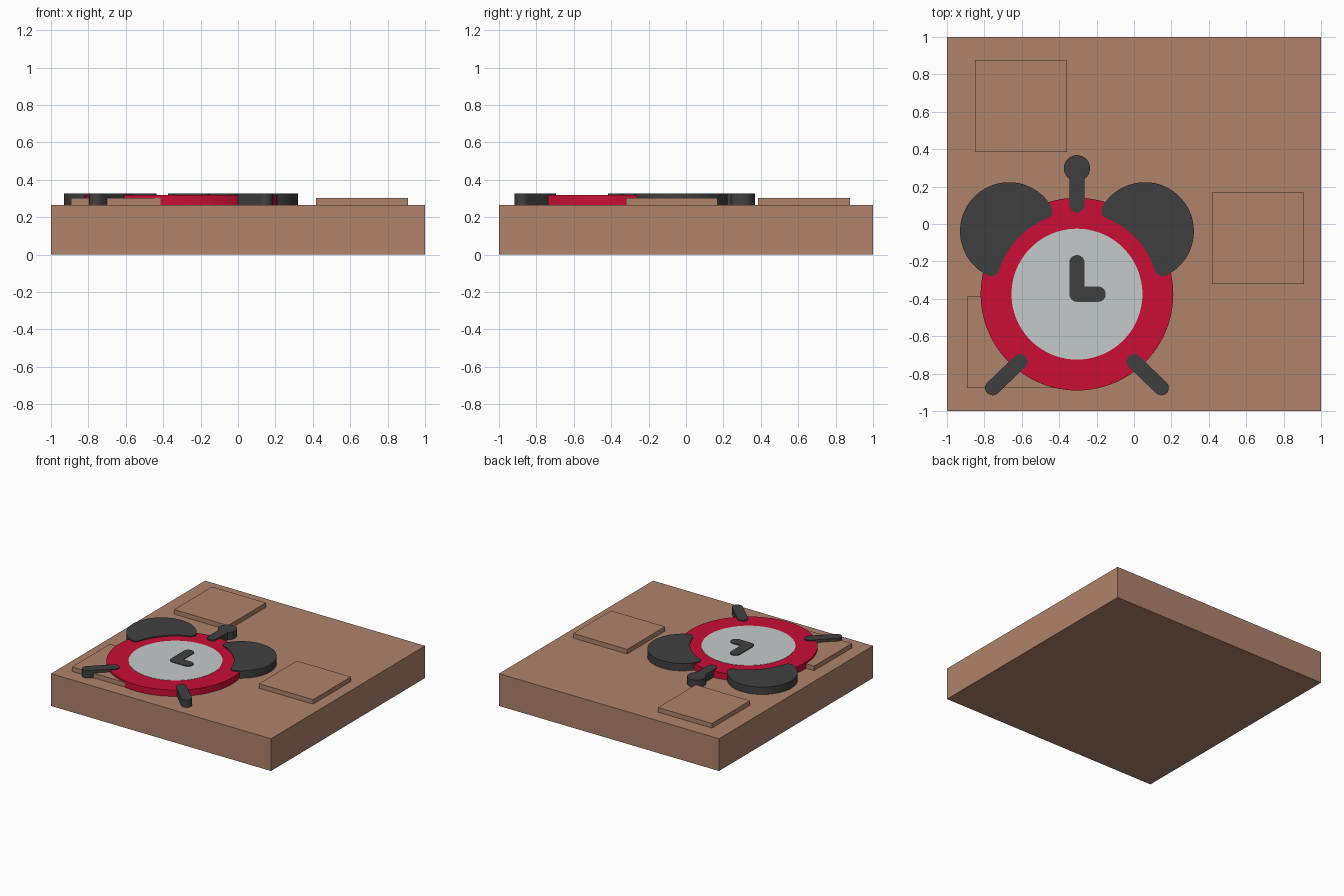
import bpy, bmesh, math
from mathutils import Vector

if "Cube" in bpy.data.objects:
    bpy.data.objects.remove(bpy.data.objects["Cube"])

BASE_TOP, SINK = 0.265, 0.26
DARK_TOP = 0.326
CENTRE = Vector((-0.305, -0.375))


def material(name, r, g, b):
    lin = lambda c: ((c / 255 + 0.055) / 1.055) ** 2.4
    m = bpy.data.materials.new(name)
    m.diffuse_color = (lin(r), lin(g), lin(b), 1)
    m.use_nodes = True
    m.node_tree.nodes["Principled BSDF"].inputs["Base Color"].default_value = m.diffuse_color
    return m


brown = material("brown", 176, 131, 107)
red = material("red", 203, 14, 53)
pale = material("pale grey", 198, 202, 203)
dark = material("charcoal", 64, 64, 64)


def extrude(name, pts, z0, z1, mat, smooth=True):
    """Closed 2D outline (counter-clockwise) pulled up from z0 to z1."""
    bm = bmesh.new()
    low = [bm.verts.new((p[0], p[1], z0)) for p in pts]
    top = [bm.verts.new((p[0], p[1], z1)) for p in pts]
    n = len(pts)
    bm.faces.new(top)
    bm.faces.new(low[::-1])
    for i in range(n):
        j = (i + 1) % n
        bm.faces.new((low[i], low[j], top[j], top[i]))
    bmesh.ops.recalc_face_normals(bm, faces=bm.faces)
    me = bpy.data.meshes.new(name)
    bm.to_mesh(me)
    bm.free()
    me.materials.append(mat)
    ob = bpy.data.objects.new(name, me)
    bpy.context.collection.objects.link(ob)
    if smooth:
        bpy.ops.object.select_all(action='DESELECT')
        ob.select_set(True)
        bpy.context.view_layer.objects.active = ob
        bpy.ops.object.shade_smooth_by_angle(angle=math.radians(30))
    return ob


def arc(c, r, a0, a1, n):
    return [Vector((c[0] + r * math.cos(a0 + (a1 - a0) * i / n),
                    c[1] + r * math.sin(a0 + (a1 - a0) * i / n))) for i in range(n + 1)]


def circle(c, r, n=96):
    return arc(c, r, 0, 2 * math.pi, n)[:-1]


def rect(x0, y0, x1, y1):
    return [(x0, y0), (x1, y0), (x1, y1), (x0, y1)]


def capsule(p, q, r):
    a = math.atan2(q[1] - p[1], q[0] - p[0])
    h = math.pi / 2
    return arc(q, r, a - h, a + h, 16) + arc(p, r, a + h, a + 3 * h, 16)


def mirrored(pts):
    return [(2 * CENTRE.x - p[0], p[1]) for p in reversed(pts)]


def bell_outline():
    """Disc bitten by a circle round the clock centre, with rounded tips."""
    axis, dist, big, bite, tip = math.radians(137.2), 0.495, 0.262, 0.435, 0.043
    rc, rb = bite + tip, big - tip
    half = math.acos((dist**2 + rc**2 - rb**2) / (2 * dist * rc))
    swing = math.pi - math.acos((dist**2 + rb**2 - rc**2) / (2 * dist * rb))
    unit = lambda a: Vector((math.cos(a), math.sin(a)))
    bell = CENTRE + dist * unit(axis)
    t1, t2 = (CENTRE + rc * unit(axis + s * half) for s in (-1, 1))
    pi = math.pi
    pts = arc(bell, big, axis - swing, axis + swing, 48)
    pts += arc(t2, tip, axis + swing, axis + half + pi, 12)[1:]
    pts += arc(CENTRE, bite, axis + half, axis - half, 28)[1:]
    pts += arc(t1, tip, axis - half - pi, axis - swing, 12)[1:-1]
    return pts


# Base slab and three raised square pads
extrude("base_slab", rect(-1, -1, 1, 1), 0, BASE_TOP, brown, False)
for i, (x, y) in enumerate([(-0.85, 0.385), (0.417, -0.322), (-0.893, -0.878)]):
    extrude(f"square_pad_{i + 1}", rect(x, y, x + 0.491, y + 0.491), SINK, 0.303, brown, False)

# Clock body and face plate
extrude("clock_body", circle(CENTRE, 0.515), SINK, 0.318, red)
extrude("clock_face", circle(CENTRE, 0.35), 0.315, 0.320, pale)

# Hands, as one L-shaped outline with round ends
hx, hy, r = CENTRE.x, CENTRE.y, 0.041
hands = (arc((hx, hy), r, math.pi, 1.5 * math.pi, 8)
         + arc((hx + 0.113, hy), r, -math.pi / 2, math.pi / 2, 16)
         + [Vector((hx + r, hy + r))]
         + arc((hx, hy + 0.168), r, 0, math.pi, 16))
extrude("clock_hands", hands, 0.315, DARK_TOP, dark)

# Bells and feet, mirrored about the clock
foot = capsule((-0.61, -0.736), (-0.756, -0.876), 0.04)
for part, outline in (("bell", bell_outline()), ("foot", foot)):
    extrude("left_" + part, outline, SINK, DARK_TOP, dark)
    extrude("right_" + part, mirrored(outline), SINK, DARK_TOP, dark)

# Hammer: stem running into a round knob, one outline
knob_y, knob_r, stem_r = 0.298, 0.07, 0.04
a = math.acos(stem_r / knob_r)
hammer = (arc((hx, knob_y), knob_r, -a, math.pi + a, 40)
          + arc((hx, 0.102), stem_r, math.pi, 2 * math.pi, 16))
extrude("hammer", hammer, SINK, DARK_TOP, dark)
